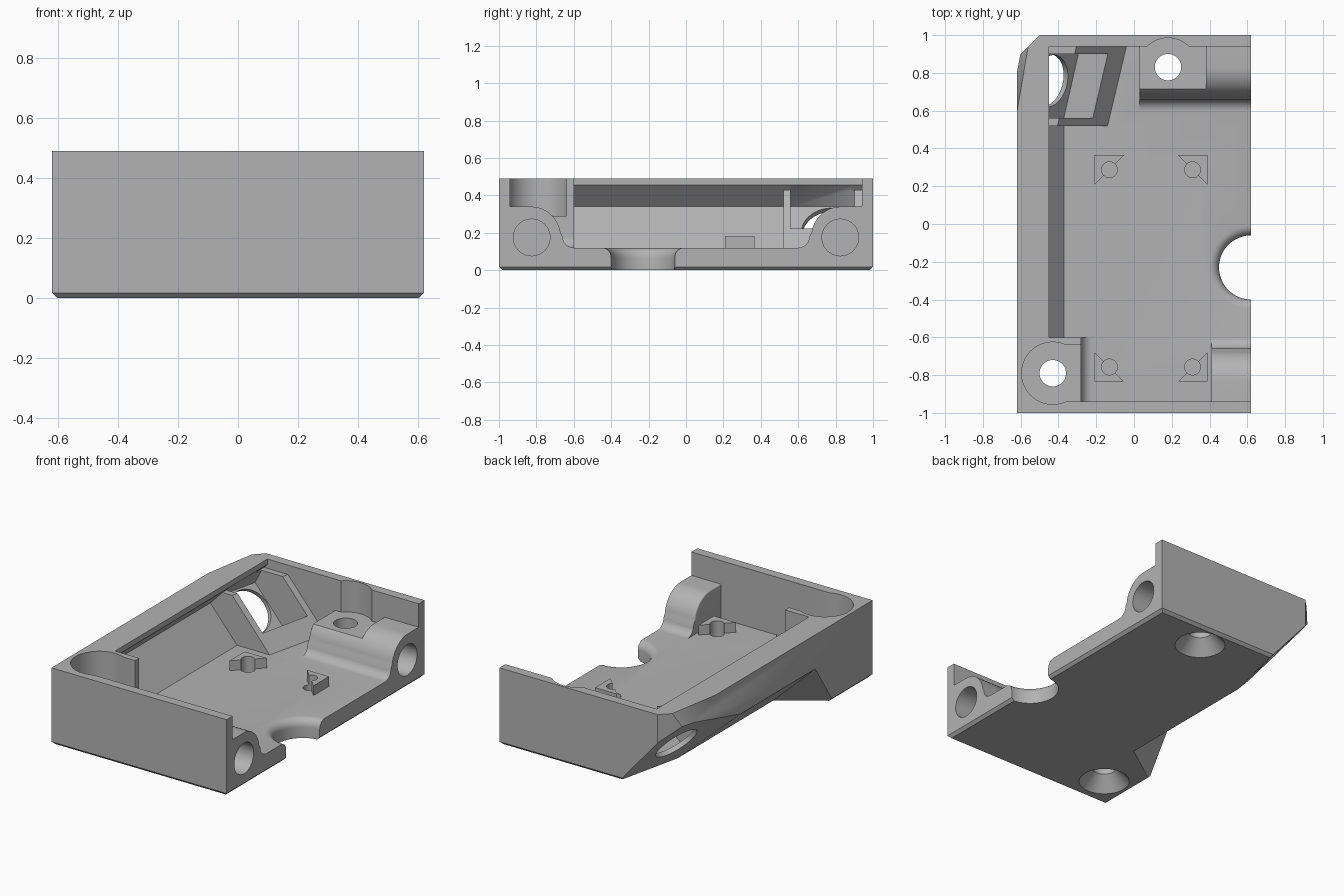
import bpy, bmesh, math
from mathutils import Vector

if "Cube" in bpy.data.objects:
    bpy.data.objects.remove(bpy.data.objects["Cube"])

grey = bpy.data.materials.new("plain grey")
grey.diffuse_color = (0.45, 0.45, 0.45, 1)
grey.use_nodes = True
grey.node_tree.nodes["Principled BSDF"].inputs["Base Color"].default_value = grey.diffuse_color


def make(name, bm):
    bmesh.ops.recalc_face_normals(bm, faces=bm.faces[:])
    me = bpy.data.meshes.new(name)
    bm.to_mesh(me)
    bm.free()
    ob = bpy.data.objects.new(name, me)
    bpy.context.collection.objects.link(ob)
    me.materials.append(grey)
    return ob


def hull(name, pts):
    bm = bmesh.new()
    for p in pts:
        bm.verts.new(p)
    bmesh.ops.convex_hull(bm, input=bm.verts[:])
    bmesh.ops.dissolve_limit(bm, angle_limit=0.001, verts=bm.verts[:], edges=bm.edges[:])
    return make(name, bm)


def box(name, x0, x1, y0, y1, z0, z1):
    return hull(name, [(x, y, z) for x in (x0, x1) for y in (y0, y1) for z in (z0, z1)])


def prism(name, prof, axis, a, b, round_end=0):
    """Extrude a closed profile (xz along y, or yz along x) from a to b."""
    bm = bmesh.new()
    put = (lambda p: (p[0], a, p[1])) if axis == 'y' else (lambda p: (a, p[0], p[1]))
    f = bm.faces.new([bm.verts.new(put(p)) for p in prof])
    r = bmesh.ops.extrude_face_region(bm, geom=[f])
    d = Vector((0, b - a, 0)) if axis == 'y' else Vector((b - a, 0, 0))
    bmesh.ops.translate(bm, vec=d, verts=[v for v in r['geom'] if isinstance(v, bmesh.types.BMVert)])
    if round_end:
        ends = [e for e in bm.edges if all(abs(v.co.x - a) < 1e-5 and v.co.z > 0.19 for v in e.verts)]
        bmesh.ops.bevel(bm, geom=ends, offset=round_end, segments=4, profile=0.5,
                        affect='EDGES', clamp_overlap=True)
    return make(name, bm)


def lathe(name, prof, cx, cy, n=48):
    """Turn a radius/height profile about a vertical axis."""
    bm = bmesh.new()
    rings = [[bm.verts.new((cx + r * math.cos(2 * math.pi * i / n),
                            cy + r * math.sin(2 * math.pi * i / n), z)) for i in range(n)]
             for r, z in prof]
    for lo, hi in zip(rings, rings[1:]):
        for i in range(n):
            bm.faces.new((lo[i], lo[(i + 1) % n], hi[(i + 1) % n], hi[i]))
    bm.faces.new(rings[0])
    bm.faces.new(rings[-1])
    return make(name, bm)


def rod(name, centre, direction, r, length, n=48):
    bm = bmesh.new()
    bmesh.ops.create_cone(bm, cap_ends=True, segments=n, radius1=r, radius2=r, depth=length)
    q = Vector((0, 0, 1)).rotation_difference(Vector(direction))
    bm.transform(q.to_matrix().to_4x4())
    bmesh.ops.translate(bm, vec=centre, verts=bm.verts[:])
    return make(name, bm)


def arc(cx, cy, r, a0, a1, n=8):
    return [(cx + r * math.cos(math.radians(a0 + (a1 - a0) * i / n)),
             cy + r * math.sin(math.radians(a0 + (a1 - a0) * i / n))) for i in range(n + 1)]


def cut(target, *cutters):
    bpy.context.view_layer.objects.active = target
    for c in cutters:
        m = target.modifiers.new("cut", 'BOOLEAN')
        m.operation, m.solver, m.object = 'DIFFERENCE', 'EXACT', c
        bpy.ops.object.modifier_apply(modifier=m.name)
        bpy.data.objects.remove(c)


# outer block with a small chamfer round the underside
X, H, C = 0.62, 0.49, 0.018
body = hull("housing", [(sx * (X - i), sy * (1 - i), z) for sx in (-1, 1) for sy in (-1, 1)
                        for i, z in ((C, 0), (0, C), (0, H))])

# inside space, with an undercut along the sloping left wall
space = prism("space", [(-0.37, 0.12), (-0.56, 0.34), (-0.45, 0.455), (-0.45, 0.6),
                        (0.8, 0.6), (0.8, 0.12)], 'y', -0.94, 0.94)

# corner post, kept out of the space
post = prism("post", [(-0.8, 0), (-0.22, 0), (-0.22, 0.12)] + arc(-0.22, 0.18, 0.06, 270, 180)[1:]
             + [(-0.28, 0.7), (-0.8, 0.7)], 'y', -1.1, -0.6)
cut(space, post)


# rounded bosses along the open end
def boss(side, x0):
    p = [(1.1, 0), (0.6, 0), (0.6, 0.12)] + arc(0.6, 0.18, 0.06, 270, 360, 6)[1:]
    p += arc(0.83, 0.18, 0.16, 180, 90, 12)[1:] + [(1.1, 0.34)]
    return prism("boss", [(side * y, z) for y, z in p], 'x', x0, 0.9, 0.035)


cut(space, boss(1, 0.03), boss(-1, 0.41))

# slanted port block
front = lambda y, z: -0.14 + 0.238 * (y - 0.52) - 0.855 * (z - 0.12)
cut(space, hull("port_block", [(x, y, z) for y in (0.52, 1.1) for z in (0.05, 0.43)
                               for x in (-0.9, front(y, z))]))
cut(body, space)

# recess behind the port
recess = []
for y in (0.56, 0.9):
    s = 0.228 * (y - 0.56)
    recess += [(-0.372 + s, y, 0.09), (-0.587 + s, y, 0.34), (-0.45, y, 0.455),
               (-0.07 + s, y, 0.455), (-0.07 + s, y, 0.35)]
cut(body, hull("recess", recess))

# sloping underside of the left wall
cut(body, hull("under_slope", [(-0.278, -0.396, -0.054), (-0.76, -0.43, 0.405),
                               (-0.76, -0.733, -0.054), (-0.278, 1.2, -0.054),
                               (-0.76, 1.2, 0.405), (-0.76, 1.2, -0.054)]))
# turned port face, leaning shoulder and corner chamfer
port = lambda y, z: -0.34 + 0.228 * (y - 0.54) - 0.855 * z
lean = lambda y, z: -0.62 + 0.171 * (y - 0.59) - 0.39 * (0.49 - z)
cut(body,
    hull("port_face", [(x, y, z) for y in (0.0, 1.2) for z in (-0.05, 0.6) for x in (-1.4, port(y, z))]),
    hull("shoulder", [(x, y, z) for y in (0.3, 1.2) for z in (0.2, 0.6) for x in (-1.2, lean(y, z))]),
    hull("corner", [(x, y, z) for x, y in ((-0.75, 0.75), (-0.4, 1.1), (-0.75, 1.1)) for z in (-0.1, 0.7)]),
    rod("port_hole", (-0.46, 0.76, 0.21), (0.1426, -0.0326, 0.122), 0.14, 0.3))

# screw seats, screw holes and countersinks
screw = [(0.17, -0.02), (0.15, 0), (0.07, 0.09), (0.07, 0.4)]
cut(body,
    box("post_seat", -0.43, -0.1, -0.94, -0.64, 0.29, 0.7),
    rod("post_round", (-0.43, -0.79, 0.49), (0, 0, 1), 0.165, 0.4),
    box("boss_seat", -0.05, 0.38, 0.6, 0.94, 0.29, 0.7),
    rod("boss_round", (0.18, 0.83, 0.49), (0, 0, 1), 0.155, 0.4),
    lathe("post_screw", screw, -0.43, -0.79),
    lathe("boss_screw", screw, 0.18, 0.83))

# pin holes in the open end, and the half-round cable notch
cut(body, *[rod("pin_hole", (0.62, s * 0.825, 0.175), (1, 0, 0), 0.098, 0.34) for s in (1, -1)])
cut(body, lathe("notch", [(0.17, -0.1)] + arc(0.22, 0.07, 0.05, 180, 90, 6) + [(0.22, 0.2)], 0.62, -0.23))

# locating pegs: triangular blocks with a scooped long side
for i, (px, py, sx, sy) in enumerate(((-0.13, 0.287, -1, 1), (0.31, 0.287, 1, 1),
                                      (-0.13, -0.757, -1, -1), (0.31, -0.757, 1, -1))):
    a = 0.078
    peg = hull("locating_peg_%d" % (i + 1),
               [(px + sx * u, py + sy * v, z) for u, v in ((a, a), (-a, a), (a, -a)) for z in (0.1, 0.183)])
    cut(peg, rod("scoop", (px, py, 0.15), (0, 0, 1), 0.042, 0.2, 24))
    cut(body, rod("peg_hole", (px, py, 0.15), (0, 0, 1), 0.042, 0.14, 24))

# smooth the round parts, keep the edges sharp
bpy.ops.object.select_all(action='DESELECT')
for ob in bpy.context.scene.objects:
    ob.select_set(True)
bpy.context.view_layer.objects.active = body
bpy.ops.object.shade_smooth_by_angle(angle=math.radians(30))
